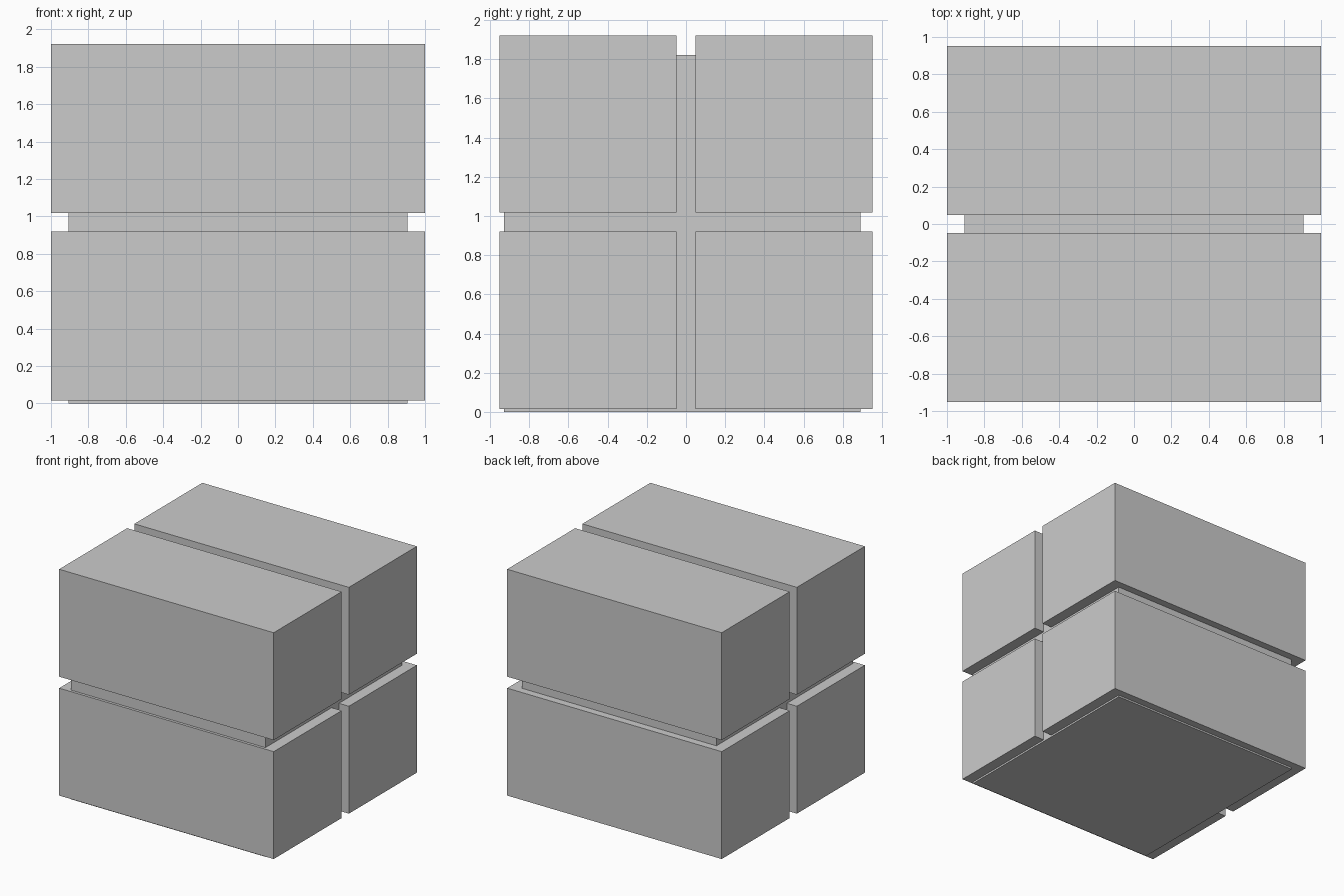
import bpy

if "Cube" in bpy.data.objects:
    bpy.data.objects.remove(bpy.data.objects["Cube"])


def box(name, x, y, z):
    """Axis-aligned box from (min, max) ranges."""
    bpy.ops.mesh.primitive_cube_add(size=1, location=[(a + b) / 2 for a, b in (x, y, z)])
    ob = bpy.context.object
    ob.name = name
    ob.scale = [b - a for a, b in (x, y, z)]
    bpy.ops.object.transform_apply(location=False, rotation=False, scale=True)
    return ob


# Recessed inner core, set slightly towards the front
box("core", (-0.907, 0.907), (-0.93, 0.89), (0, 1.823))

# Four long blocks around the core, separated by narrow gaps
for row, z in (("lower", 0.015), ("upper", 1.017)):
    for side, y in (("front", -0.953), ("back", 0.048)):
        box(f"{row}_{side}_block", (-1, 1), (y, y + 0.905), (z, z + 0.905))
